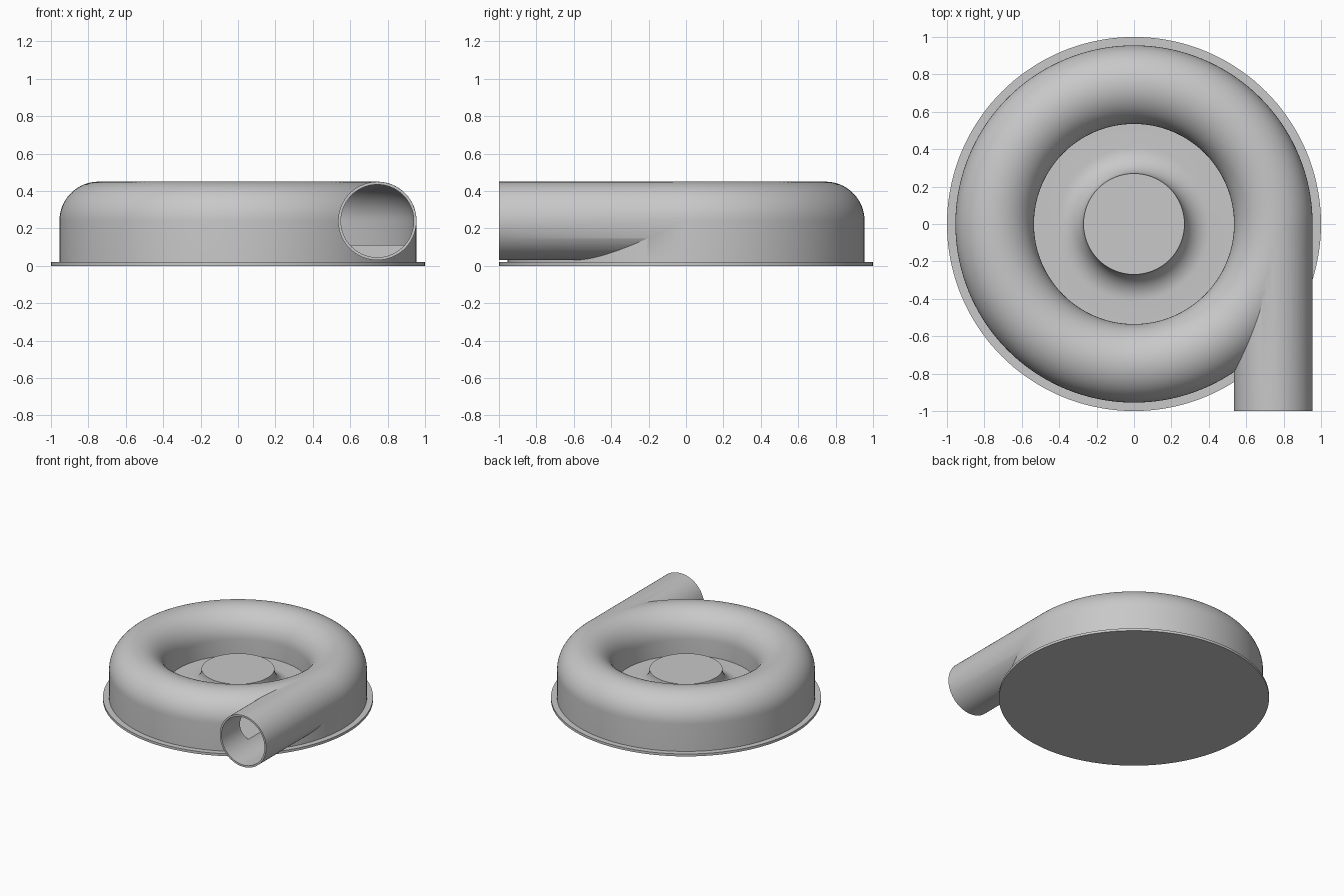
import bpy, bmesh, math
from mathutils import Matrix

if "Cube" in bpy.data.objects:
    bpy.data.objects.remove(bpy.data.objects["Cube"], do_unlink=True)

SEG = 144
PLATE = 0.02                     # base plate thickness
RING, AXIS_Z = 0.745, 0.24       # centre of the tube section
TUBE, BORE = 0.21, 0.195         # outer and inner tube radius
FLOOR, HUB_R, HUB_Z = 0.11, 0.27, 0.25

grey = bpy.data.materials.new("light grey")
grey.use_nodes = True
colour = (0.58, 0.58, 0.58, 1)
grey.diffuse_color = colour
grey.node_tree.nodes["Principled BSDF"].inputs["Base Color"].default_value = colour


def finish(name, bm):
    bmesh.ops.remove_doubles(bm, verts=bm.verts, dist=1e-5)
    bmesh.ops.recalc_face_normals(bm, faces=bm.faces)
    mesh = bpy.data.meshes.new(name)
    bm.to_mesh(mesh)
    bm.free()
    mesh.materials.append(grey)
    obj = bpy.data.objects.new(name, mesh)
    bpy.context.collection.objects.link(obj)
    return obj


def revolve(name, profile, closed=False):
    bm = bmesh.new()
    verts = [bm.verts.new((r, 0, z)) for r, z in profile]
    pairs = list(zip(verts, verts[1:]))
    if closed:
        pairs.append((verts[-1], verts[0]))
    edges = [bm.edges.new(p) for p in pairs]
    bmesh.ops.spin(bm, geom=verts + edges, cent=(0, 0, 0), axis=(0, 0, 1),
                   angle=math.tau, steps=SEG, use_duplicate=False)
    return finish(name, bm)


def pipe(name, radius, y0, y1):
    bm = bmesh.new()
    place = Matrix.Translation((RING, (y0 + y1) / 2, AXIS_Z)) @ Matrix.Rotation(math.pi / 2, 4, "X")
    bmesh.ops.create_cone(bm, cap_ends=True, segments=96, radius1=radius,
                          radius2=radius, depth=y1 - y0, matrix=place)
    return finish(name, bm)


def arc(cx, cz, radius, start, end, steps):
    angles = [math.radians(start + (end - start) * i / steps) for i in range(steps + 1)]
    return [(cx + radius * math.cos(a), cz + radius * math.sin(a)) for a in angles]


def boolean(target, other, operation):
    mod = target.modifiers.new(operation.lower(), "BOOLEAN")
    mod.operation = operation
    mod.solver = "EXACT"
    mod.object = other
    bpy.context.view_layer.objects.active = target
    bpy.ops.object.modifier_apply(modifier=mod.name)
    bpy.data.objects.remove(other, do_unlink=True)


# Housing with rounded channel, sunken floor and flared central hub
flare = HUB_Z - FLOOR
section = [(0, PLATE / 2), (RING + TUBE, PLATE / 2)]
section += arc(RING, AXIS_Z, TUBE, 0, 180, 32)
section += [(RING - TUBE, FLOOR)]
section += arc(HUB_R + flare, HUB_Z, flare, 270, 180, 12)
section += [(0, HUB_Z)]
housing = revolve("volute_housing", section)

# Tangential outlet pipe
boolean(housing, pipe("outlet_pipe", TUBE - 0.0005, -1, 0), "UNION")

# Hollow channel and outlet bore
channel = [(RING - BORE, FLOOR), (RING + BORE, FLOOR)]
channel += arc(RING, AXIS_Z, BORE, 0, 180, 32)
void = revolve("channel_void", channel, closed=True)
boolean(void, pipe("outlet_bore", BORE - 0.0005, -1.1, 0), "UNION")
boolean(housing, void, "DIFFERENCE")

# Base plate
plate = revolve("base_plate", [(0, 0), (1, 0), (1, PLATE), (0, PLATE)])

for obj in (housing, plate):
    bpy.ops.object.select_all(action="DESELECT")
    obj.select_set(True)
    bpy.context.view_layer.objects.active = obj
    bpy.ops.object.shade_smooth_by_angle(angle=math.radians(30))
